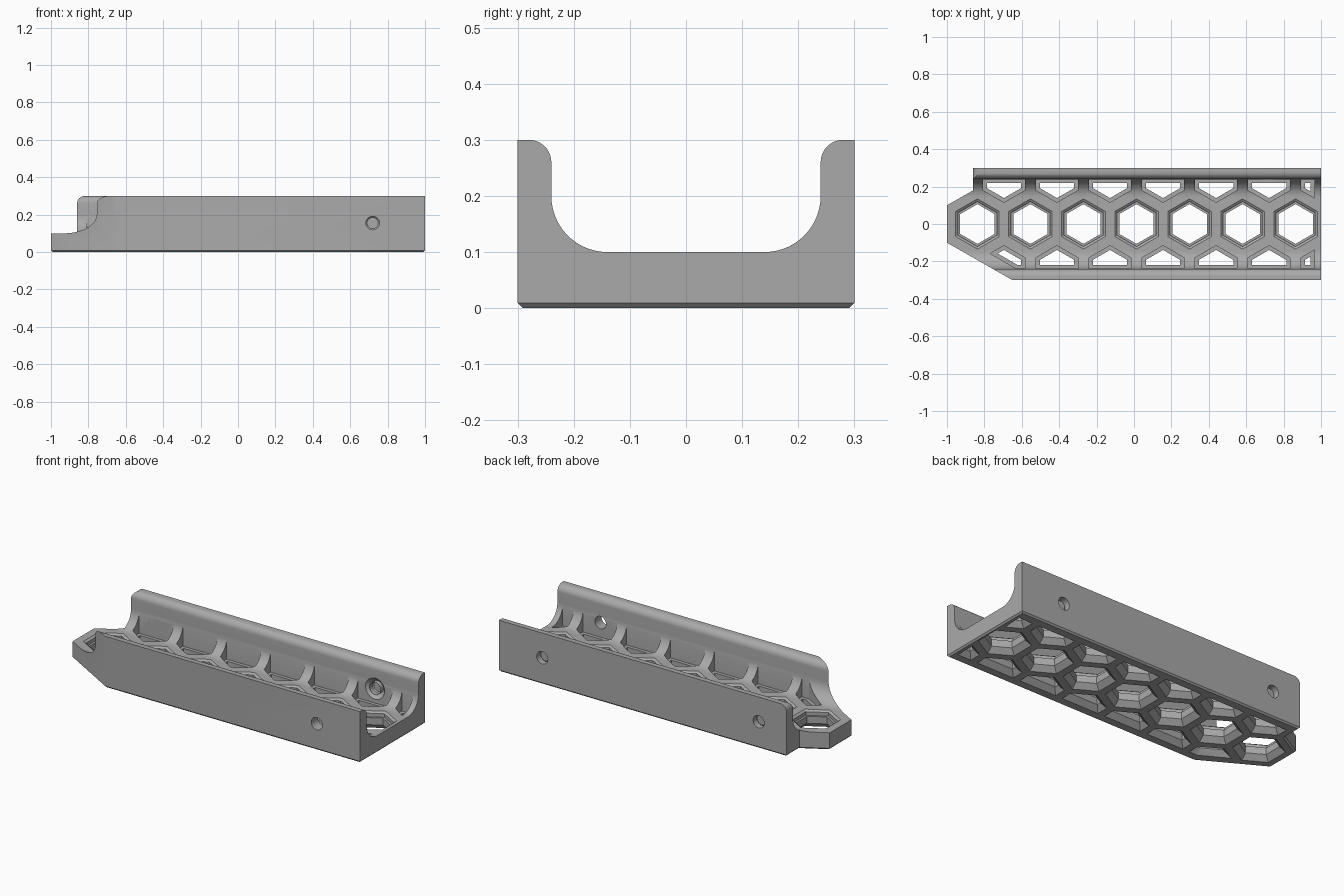
import bpy, bmesh, math
from mathutils import Vector

cube = bpy.data.objects.get("Cube")
if cube:
    bpy.data.objects.remove(cube, do_unlink=True)

PITCH = 0.2835
FULL = 0.118          # half-width of a cell at the floor
WALL = 0.24           # inner face of the side walls


def to_object(bm, name):
    bmesh.ops.recalc_face_normals(bm, faces=bm.faces[:])
    mesh = bpy.data.meshes.new(name)
    bm.to_mesh(mesh)
    bm.free()
    ob = bpy.data.objects.new(name, mesh)
    bpy.context.collection.objects.link(ob)
    return ob


def prism(bm, points, direction):
    face = bm.faces.new([bm.verts.new(p) for p in points])
    ext = bmesh.ops.extrude_face_region(bm, geom=[face])
    moved = [g for g in ext["geom"] if isinstance(g, bmesh.types.BMVert)]
    bmesh.ops.translate(bm, verts=moved, vec=direction)


def arc(cx, cz, r, start, end, n):
    steps = [math.radians(start + (end - start) * i / n) for i in range(n + 1)]
    return [(cx + r * math.cos(a), cz + r * math.sin(a)) for a in steps]


def clip(poly, normal, dist):
    """Keep the part of a convex polygon behind a line."""
    out = []
    for i, q in enumerate(poly):
        p = poly[i - 1]
        dp, dq = p.dot(normal) - dist, q.dot(normal) - dist
        if dp * dq < 0:
            out.append(p.lerp(q, dp / (dp - dq)))
        if dq <= 0:
            out.append(q)
    return out


# Lines that the cells of the honeycomb may not cross
LIMITS = [(Vector((0, 1)), 0.244), (Vector((0, -1)), 0.244),
          (Vector((1, 0)), 0.971), (Vector((-0.5, -0.866)), 0.527)]


def cell(cx, cy, half, clipped):
    r = half / math.cos(math.pi / 6)
    poly = [Vector((cx + r * math.cos(a), cy + r * math.sin(a)))
            for a in (math.radians(30 + 60 * k) for k in range(6))]
    if clipped:
        for normal, dist in LIMITS:
            poly = clip(poly, normal, dist - (FULL - half))
    return poly


def loft(bm, cx, cy, low, high, clipped):
    """Convex solid between two (height, half-width) levels of a cell."""
    pts = [bm.verts.new((p.x, p.y, z)) for z, half in (low, high)
           for p in cell(cx, cy, half, clipped)]
    if len(pts) > 5:
        bmesh.ops.remove_doubles(bm, verts=pts, dist=1e-5)
        pts = [v for v in pts if v.is_valid]
        bmesh.ops.convex_hull(bm, input=pts)


def cut(target, bm, name):
    tool = to_object(bm, name)
    tool.hide_render = True
    mod = target.modifiers.new(name, "BOOLEAN")
    mod.operation = "DIFFERENCE"
    mod.solver = "EXACT"
    mod.use_self = True
    mod.object = tool
    bpy.context.view_layer.objects.active = target
    bpy.ops.object.modifier_apply(modifier=name)
    bpy.data.objects.remove(tool, do_unlink=True)


# Solid block with a chamfered foot
outline = [(1, -0.3), (1, 0.3), (-0.86, 0.3), (-0.86, 0.18),
           (-1, 0.1), (-1, -0.1), (-0.65, -0.3)]
bm = bmesh.new()
prism(bm, [(x, y, 0) for x, y in outline], (0, 0, 0.3))
foot = [e for e in bm.edges if all(v.co.z < 0.001 for v in e.verts)]
bmesh.ops.bevel(bm, geom=foot, offset=0.009, segments=1, affect="EDGES")
bracket = to_object(bm, "honeycomb_bracket")

# Trough with filleted floor and rounded wall tops
half = arc(0.14, 0.2, 0.1, -90, 0, 14) + arc(0.28, 0.26, 0.04, 180, 90, 10) + [(0.28, 0.4)]
section = half + [(-y, z) for y, z in reversed(half)]
bm = bmesh.new()
prism(bm, [(-1.2, y, z) for y, z in section], (2.4, 0, 0))
cut(bracket, bm, "trough_cutter")

# Rounded end of the back wall
bm = bmesh.new()
corner = arc(-0.82, 0.26, 0.04, 180, 90, 10) + [(-0.82, 0.35), (-0.9, 0.35), (-0.9, 0.26)]
prism(bm, [(x, 0.15, z) for x, z in corner], (0, 0.2, 0))
cut(bracket, bm, "wall_corner_cutter")

# Honeycomb floor: a middle row and two clipped side rows
bm = bmesh.new()
for k in range(7):
    for row in (-1, 0, 1):
        side = row != 0
        cx = -0.84 + PITCH * (k + 0.5 * abs(row)) + 0.003
        cy = row * 0.245
        loft(bm, cx, cy, (-0.01, 0.129), (0.035, 0.087), side)
        loft(bm, cx, cy, (-0.02, 0.092), (0.09, 0.092), side)
        if side:
            loft(bm, cx, cy, (0.07, 0.112), (0.25, 0.112), True)
        else:
            loft(bm, cx, cy, (0.07, 0.104), (0.13, 0.104), False)
            loft(bm, cx, cy, (0.085, 0.096), (0.11, 0.13), False)
cut(bracket, bm, "honeycomb_cutter")


# Screw holes, countersunk inside the back wall
def drill(bm, x, y, r1, r2, depth):
    made = bmesh.ops.create_cone(bm, cap_ends=True, segments=32, radius1=r1,
                                 radius2=r2, depth=depth)
    for v in made["verts"]:
        v.co = (v.co.x + x, y + v.co.z, 0.155 + v.co.y)


bm = bmesh.new()
drill(bm, 0.72, -0.27, 0.036, 0.036, 0.15)
for x in (0.72, -0.68):
    drill(bm, x, 0.27, 0.036, 0.036, 0.15)
    drill(bm, x, WALL + 0.01, 0.07, 0.03, 0.04)
cut(bracket, bm, "screw_hole_cutter")

# Plain grey material and smooth rounded surfaces
grey = bpy.data.materials.new("plain_grey")
grey.use_nodes = True
colour = (0.4, 0.4, 0.4, 1)
grey.diffuse_color = colour
grey.node_tree.nodes["Principled BSDF"].inputs["Base Color"].default_value = colour
bracket.data.materials.clear()
bracket.data.materials.append(grey)
for poly in bracket.data.polygons:
    poly.material_index = 0
bpy.ops.object.select_all(action="DESELECT")
bracket.select_set(True)
bpy.context.view_layer.objects.active = bracket
bpy.ops.object.shade_smooth_by_angle(angle=math.radians(30))
